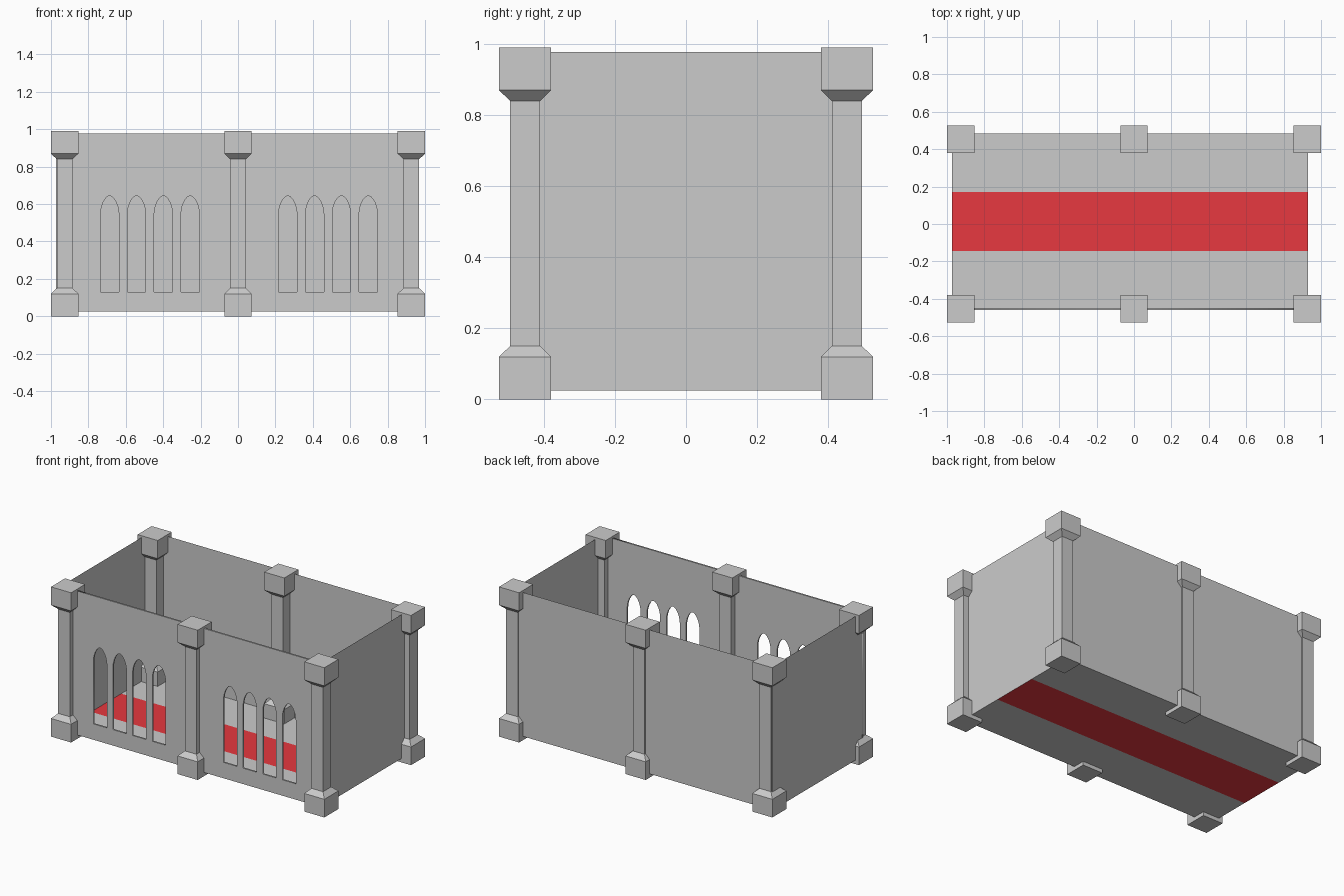
import bpy, bmesh, math

if "Cube" in bpy.data.objects:
    bpy.data.objects.remove(bpy.data.objects["Cube"])

X0, X1 = -0.973, 0.93      # room extents
Y0, Y1 = -0.461, 0.485
Z0, Z1 = 0.025, 0.977


def add_mesh(name, verts, faces):
    me = bpy.data.meshes.new(name)
    me.from_pydata(verts, [], faces)
    ob = bpy.data.objects.new(name, me)
    bpy.context.collection.objects.link(ob)
    return ob


def sheet(name, a, b, c, d):
    return add_mesh(name, [a, b, c, d], [(0, 1, 2, 3)])


def pillar(name, x, y):
    # square block, chamfer, shaft, chamfer, block
    base, shaft = 0.0735, 0.0425
    profile = [(base, 0), (base, 0.12), (shaft, 0.15),
               (shaft, 0.84), (base, 0.87), (base, 0.99)]
    bm = bmesh.new()
    rings = [[bm.verts.new((x + sx * r, y + sy * r, z))
              for sx, sy in ((-1, -1), (1, -1), (1, 1), (-1, 1))]
             for r, z in profile]
    for lo, hi in zip(rings, rings[1:]):
        for i in range(4):
            j = (i + 1) % 4
            bm.faces.new((lo[i], lo[j], hi[j], hi[i]))
    bm.faces.new(rings[0][::-1])
    bm.faces.new(rings[-1])
    me = bpy.data.meshes.new(name)
    bm.to_mesh(me)
    bm.free()
    bpy.context.collection.objects.link(bpy.data.objects.new(name, me))


# Six pillars
for px in (-0.9265, 0, 0.9265):
    for py in (-0.4525, 0.4525):
        pillar("pillar", px, py)

# Floor in three strips, the middle one is the red carpet
red = bpy.data.materials.new("carpet_red")
red.diffuse_color = (0.8, 0.04, 0.05, 1)
red.use_nodes = True
red.node_tree.nodes["Principled BSDF"].inputs["Base Color"].default_value = red.diffuse_color
cuts = [Y0, -0.145, 0.17, Y1]
for i, name in enumerate(("floor_front", "carpet", "floor_back")):
    a, b = cuts[i], cuts[i + 1]
    strip = sheet(name, (X0, a, Z0), (X1, a, Z0), (X1, b, Z0), (X0, b, Z0))
    if name == "carpet":
        strip.data.materials.append(red)

# Plain thin walls
sheet("back_wall", (X1, Y1, Z0), (X0, Y1, Z0), (X0, Y1, Z1), (X1, Y1, Z1))
sheet("left_wall", (X0, Y1, Z0), (X0, Y0, Z0), (X0, Y0, Z1), (X0, Y1, Z1))
sheet("right_wall", (X1, Y0, Z0), (X1, Y1, Z0), (X1, Y1, Z1), (X1, Y0, Z1))

# Front wall: filled outline with eight arched window holes
cu = bpy.data.curves.new("front_wall", 'CURVE')
cu.dimensions = '2D'
cu.fill_mode = 'BOTH'
cu.extrude = 0.0055


def outline(points):
    sp = cu.splines.new('POLY')
    sp.points.add(len(points) - 1)
    for p, (x, z) in zip(sp.points, points):
        p.co = (x, z, 0, 1)
    sp.use_cyclic_u = True


def window(cx, half=0.049, sill=0.13, spring=0.55, rise=0.095):
    arch = []
    for k in range(13):
        t = math.pi * k / 12
        c = math.cos(t)
        # slightly pointed arch
        arch.append((cx + half * c, spring + rise * (1 - abs(c) ** 1.8) ** 0.6))
    outline([(cx - half, sill), (cx + half, sill)] + arch)


outline([(X0, Z0), (X1, Z0), (X1, Z1), (X0, Z1)])
for start in (-0.686, 0.266):
    for i in range(4):
        window(start + 0.1435 * i)

wall = bpy.data.objects.new("front_wall", cu)
bpy.context.collection.objects.link(wall)
wall.rotation_euler = (math.pi / 2, 0, 0)
wall.location.y = Y0 + 0.0055
bpy.ops.object.select_all(action='DESELECT')
wall.select_set(True)
bpy.context.view_layer.objects.active = wall
bpy.ops.object.convert(target='MESH')
